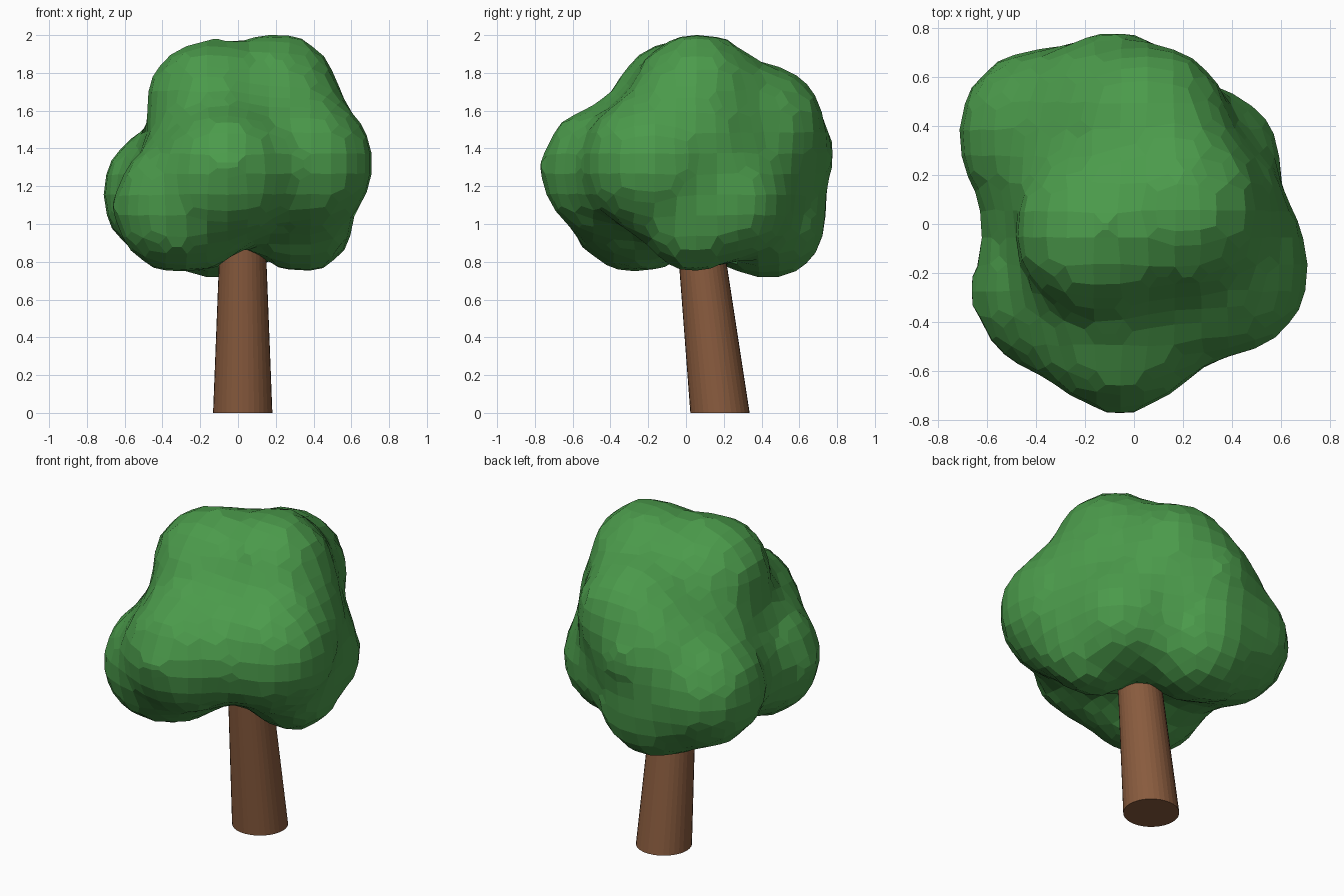
import bpy
import bmesh
from mathutils import Matrix, Vector

cube = bpy.data.objects.get("Cube")
if cube:
    bpy.data.objects.remove(cube, do_unlink=True)


def material(name, color):
    mat = bpy.data.materials.new(name)
    mat.use_nodes = True
    mat.diffuse_color = (*color, 1)
    mat.node_tree.nodes["Principled BSDF"].inputs["Base Color"].default_value = (*color, 1)
    return mat


def add_object(name, bm, mat):
    mesh = bpy.data.meshes.new(name)
    bm.to_mesh(mesh)
    bm.free()
    mesh.materials.append(mat)
    obj = bpy.data.objects.new(name, mesh)
    bpy.context.collection.objects.link(obj)
    return obj


leaf_green = material("leaf green", (0.07, 0.325, 0.07))
bark_brown = material("bark brown", (0.25, 0.105, 0.048))

# Trunk: a tapered cylinder leaning forward, with a level base
HEIGHT = 1.1
bm = bmesh.new()
bmesh.ops.create_cone(bm, cap_ends=True, segments=32, radius1=0.157, radius2=0.114,
                      depth=HEIGHT, matrix=Matrix.Translation((0.025, 0.18, HEIGHT / 2)))
for v in bm.verts:
    v.co.y -= 0.115 * v.co.z
add_object("trunk", bm, bark_brown)

# Foliage: overlapping lobes (centre, radius) fused into one faceted crown
LOBES = [
    ((0.00, 0.08, 1.38), 0.50),    # core
    ((-0.14, -0.03, 1.63), 0.36),  # top left
    ((0.20, 0.06, 1.67), 0.35),    # top right
    ((0.04, 0.38, 1.50), 0.37),    # upper back
    ((-0.09, 0.42, 1.36), 0.37),   # back
    ((-0.36, 0.36, 1.16), 0.37),   # back left
    ((-0.34, 0.05, 1.14), 0.30),   # left
    ((-0.31, -0.27, 1.09), 0.36),  # front left
    ((-0.06, -0.42, 1.28), 0.36),  # front
    ((-0.21, -0.25, 1.06), 0.31),  # low front
    ((0.35, -0.18, 1.32), 0.38),   # front right
    ((0.31, 0.02, 1.42), 0.34),    # right
    ((0.28, 0.24, 1.12), 0.335),   # back right
    ((0.34, 0.04, 1.02), 0.29),    # low right
    ((-0.11, 0.43, 1.02), 0.33),   # low back
]
bm = bmesh.new()
for centre, radius in LOBES:
    bmesh.ops.create_icosphere(bm, subdivisions=4, radius=radius,
                               matrix=Matrix.Translation(Vector(centre)))
crown = add_object("foliage", bm, leaf_green)

remesh = crown.modifiers.new("fuse lobes", 'REMESH')
remesh.mode = 'VOXEL'
remesh.voxel_size = 0.11
remesh.use_smooth_shade = False
soften = crown.modifiers.new("soften creases", 'SMOOTH')
soften.factor = 0.5
soften.iterations = 2
